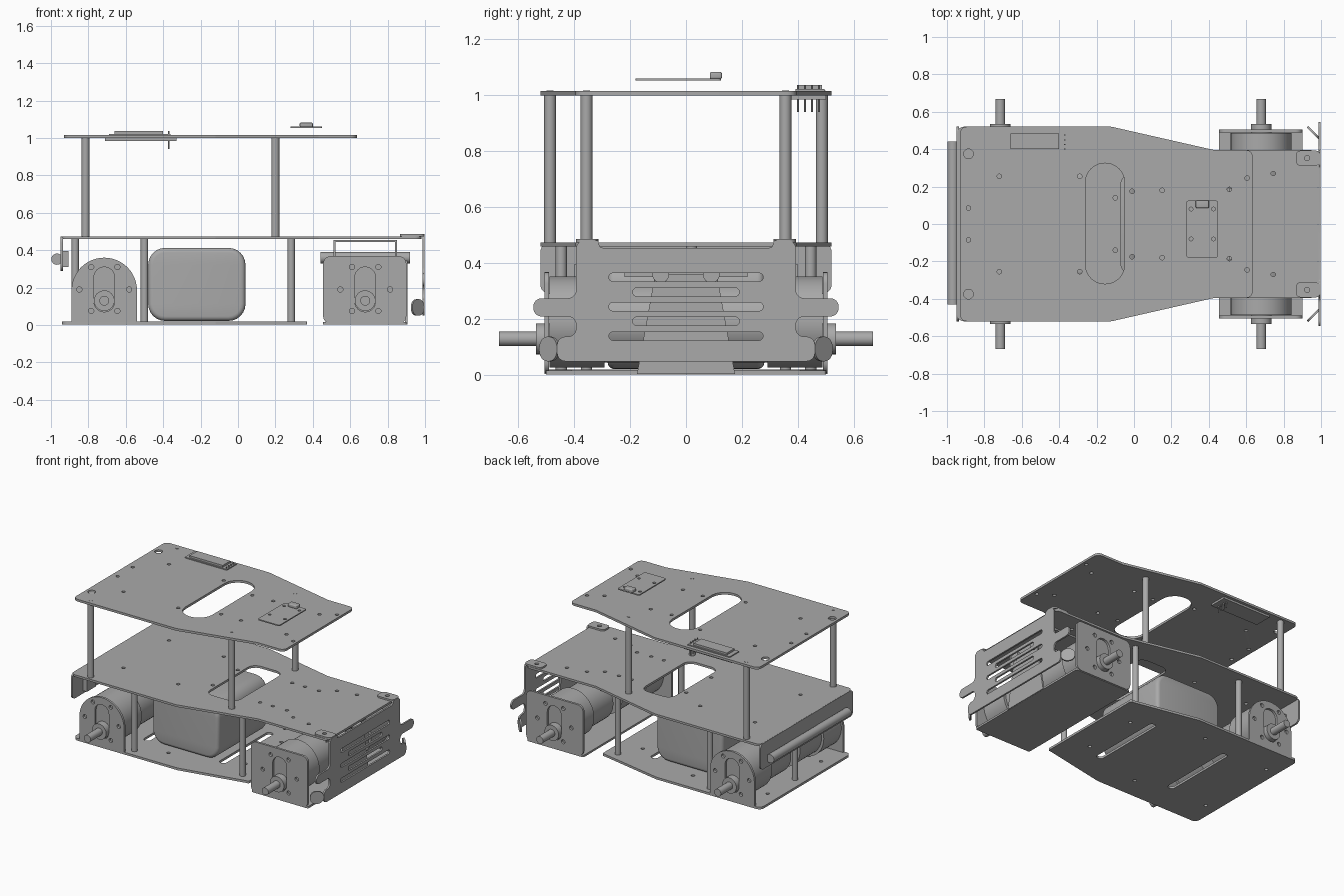
import bpy, bmesh, math
from mathutils import Matrix, Vector

if "Cube" in bpy.data.objects:
    bpy.data.objects.remove(bpy.data.objects["Cube"])

grey = bpy.data.materials.new("plain grey")
grey.use_nodes = True
GREY = (0.4, 0.4, 0.4, 1)
grey.diffuse_color = GREY
grey.node_tree.nodes["Principled BSDF"].inputs["Base Color"].default_value = GREY

# local (u, v, thickness) to world directions
AXES = {
    "z": Matrix.Identity(4),
    "y": Matrix(((1, 0, 0, 0), (0, 0, -1, 0), (0, 1, 0, 0), (0, 0, 0, 1))),
    "x": Matrix(((0, 0, 1, 0), (1, 0, 0, 0), (0, 1, 0, 0), (0, 0, 0, 1))),
}


def finish(name, mesh, matrix):
    mesh.transform(matrix)
    mesh.materials.clear()
    mesh.materials.append(grey)
    for p in mesh.polygons:
        p.use_smooth = True
        p.material_index = 0
    mesh.set_sharp_from_angle(angle=math.radians(35))
    ob = bpy.data.objects.new(name, mesh)
    bpy.context.collection.objects.link(ob)
    return ob


def circle(u, v, r, n=20):
    return [(u + r * math.cos(math.tau * i / n), v + r * math.sin(math.tau * i / n)) for i in range(n)]


def rounded(points, r, n=6):
    """Polygon with every corner filleted."""
    out = []
    for i, p in enumerate(points):
        p = Vector(p)
        a, b = Vector(points[i - 1]) - p, Vector(points[(i + 1) % len(points)]) - p
        half = a.angle(b) / 2
        d = min(r / math.tan(half), 0.49 * a.length, 0.49 * b.length)
        rad = d * math.tan(half)
        s, e = p + a.normalized() * d, p + b.normalized() * d
        c = p + (a.normalized() + b.normalized()).normalized() * (rad / math.sin(half))
        sweep = (s - c).angle_signed(e - c)
        for k in range(n + 1):
            t = -sweep * k / n
            q = s - c
            out.append((c.x + q.x * math.cos(t) - q.y * math.sin(t),
                        c.y + q.x * math.sin(t) + q.y * math.cos(t)))
    return out


def rect(u0, u1, v0, v1, r=0.02):
    return rounded([(u0, v0), (u1, v0), (u1, v1), (u0, v1)], r)


def plate(name, loops, thick, axis, pos, turn=0):
    """Sheet of given thickness; the first loop is the outline, the rest are holes."""
    cu = bpy.data.curves.new(name, "CURVE")
    cu.dimensions, cu.fill_mode, cu.extrude = "2D", "BOTH", thick / 2
    for loop in loops:
        sp = cu.splines.new("POLY")
        sp.points.add(len(loop) - 1)
        for pt, (u, v) in zip(sp.points, loop):
            pt.co = (u, v, 0, 1)
        sp.use_cyclic_u = True
    tmp = bpy.data.objects.new(name + " curve", cu)
    bpy.context.collection.objects.link(tmp)
    dg = bpy.context.evaluated_depsgraph_get()
    mesh = bpy.data.meshes.new_from_object(tmp.evaluated_get(dg))
    bpy.data.objects.remove(tmp)
    return finish(name, mesh, Matrix.Translation(pos) @ Matrix.Rotation(turn, 4, "Z") @ AXES[axis])


def rod(name, r, axis, a, b, pos, n=32):
    """Cylinder along an axis from a to b; pos gives the two other coordinates."""
    bm = bmesh.new()
    bmesh.ops.create_cone(bm, cap_ends=True, segments=n, radius1=r, radius2=r, depth=abs(b - a))
    mesh = bpy.data.meshes.new(name)
    bm.to_mesh(mesh)
    bm.free()
    loc = list(pos)
    loc.insert("xyz".index(axis), (a + b) / 2)
    return finish(name, mesh, Matrix.Translation(loc) @ AXES[axis])


def box(name, lo, hi, bevel=0):
    bm = bmesh.new()
    lo, hi = Vector(lo), Vector(hi)
    bmesh.ops.create_cube(bm, size=1)
    bmesh.ops.scale(bm, vec=hi - lo, verts=bm.verts)
    if bevel:
        bmesh.ops.bevel(bm, geom=bm.edges[:], offset=bevel, segments=4, profile=0.5, affect="EDGES")
    mesh = bpy.data.meshes.new(name)
    bm.to_mesh(mesh)
    bm.free()
    return finish(name, mesh, Matrix.Translation((lo + hi) / 2))


def deck(x0, x1, w=0.52, end=0.395):
    knee = min(0.43, x1 - 0.02)
    pts = [(x0, -w), (-0.12, -w), (knee, -end), (x1, -end)]
    return rounded(pts + [(x, -y) for x, y in reversed(pts)], 0.035)


def pairs(points, r=0.012):
    return [circle(x, s * y, r) for x, y in points for s in (-1, 1)]


# three decks with slots and drilled holes
drill = [(-0.885, 0.085), (-0.72, 0.255), (-0.29, 0.255), (-0.01, 0.175), (0.15, 0.18), (0.51, 0.185)]
plate("top_deck", [deck(-0.93, 0.635), rect(-0.26, -0.05, -0.32, 0.325, 0.104)]
      + pairs(drill + [(0.605, 0.245)]) + pairs([(-0.885, 0.375)], 0.026), 0.016, "z", (0, 0, 1.007))
plate("middle_deck", [deck(-0.945, 0.98), rect(-0.07, 0.17, -0.27, 0.27, 0.06)]
      + pairs(drill[1:3] + [(-0.1, 0.14), (0.3, 0.18), (0.4, 0.18), (0.51, 0.18), (0.605, 0.245), (0.745, 0.27)]),
      0.015, "z", (0, 0, 0.467))
plate("bottom_deck", [deck(-0.94, 0.37, 0.505, 0.41), rect(-0.555, -0.505, -0.28, 0.28, 0.024),
                      rect(0.04, 0.09, -0.28, 0.28, 0.024)]
      + pairs([(-0.85, 0.3), (-0.3, 0.35), (0.2, 0.2)]), 0.016, "z", (0, 0, 0.012))

# end flange with its tube
plate("end_flange", [rect(-0.52, 0.52, 0.29, 0.474, 0.035)], 0.012, "x", (-0.942, 0, 0))
rod("end_tube", 0.03, "y", -0.43, 0.44, (-0.968, 0.352))
for y in (-0.35, 0.35):
    box("tube_clip", (-0.936, y - 0.05, 0.31), (-0.905, y + 0.05, 0.395))

# posts
for s in (-1, 1):
    for x, y in ((-0.815, 0.485), (0.2, 0.355)):
        rod("upper_post", 0.021, "z", 0.474, 1.0, (x, s * y))
        rod("upper_post_screw", 0.012, "z", 1.0, 1.017, (x, s * y))
    for x, y in ((-0.5, 0.445), (0.285, 0.355)):
        rod("lower_post", 0.02, "z", 0.015, 0.465, (x, s * y))
rod("end_post", 0.02, "z", 0.015, 0.465, (-0.87, 0.02))

# battery: rounded slab
battery = plate("battery", [rect(-0.48, 0.04, 0.022, 0.412, 0.09)], 0.56, "y", (0, 0, 0))
bm = bmesh.new()
bm.from_mesh(battery.data)
bmesh.ops.remove_doubles(bm, verts=bm.verts, dist=0.0001)
rim = [e for e in bm.edges if len(e.link_faces) == 2 and e.calc_face_angle() > 1.2]
bmesh.ops.bevel(bm, geom=rim, offset=0.025, segments=4, profile=0.5, affect="EDGES")
bm.to_mesh(battery.data)
bm.free()

# four motors with their mounting cheeks
for cx, arched in ((-0.715, True), (0.68, False)):
    bolts = [circle(cx + u, v, 0.014) for s in (-1, 1)
             for u, v in ((s * 0.07, 0.31), (s * 0.133, 0.19), (s * 0.07, 0.075))]
    keyway = rect(cx - 0.055, cx + 0.055, 0.07, 0.31, 0.054)
    if arched:
        arc = [(cx + 0.175 * math.cos(t), 0.185 + 0.175 * math.sin(t))
               for t in (math.pi * i / 24 for i in range(25))]
        cheek = [(cx - 0.175, 0.005), (cx + 0.175, 0.005)] + arc
    else:
        cheek = rect(0.455, 0.9, 0.008, 0.368, 0.04)
    for s in (-1, 1):
        plate("motor_cheek", [cheek, keyway] + bolts, 0.016, "y", (0, s * 0.497, 0))
        rod("gearbox", 0.163, "y", s * 0.29, s * 0.487, (cx, 0.19), 48)
        rod("motor_can", 0.145, "y", s * 0.05, s * 0.29, (cx, 0.19), 48)
        rod("motor_boss", 0.055, "y", s * 0.48, s * 0.535, (cx, 0.13))
        rod("motor_shaft", 0.026, "y", s * 0.53, s * 0.668, (cx, 0.13))

# pan joining the wide motor cheeks
plate("motor_pan", [rect(0.455, 0.9, -0.5, 0.5, 0.01)], 0.014, "z", (0, 0, 0.01))
plate("pan_lip", [[(-0.175, 0.004), (0.175, 0.004), (0.11, 0.36), (-0.11, 0.36)]], 0.012, "x", (0.9, 0, 0))
for s in (-1, 1):
    rod("cross_rod", 0.03, "x", 0.44, 0.92, (s * 0.09, 0.36))
hoop = [(0.51, 0.35), (0.51, 0.455), (0.85, 0.455), (0.85, 0.35), (0.84, 0.35), (0.84, 0.443), (0.52, 0.443), (0.52, 0.35)]
plate("hoop_strap", [hoop], 0.44, "y", (0, 0, 0))

# slotted bumper with wings and fixing tabs
side = [(0.31, 0.455), (0.31, 0.482), (0.392, 0.482), (0.392, 0.275), (0.545, 0.275), (0.545, 0.21),
        (0.392, 0.21), (0.392, 0.138), (0.46, 0.138), (0.46, 0.05)]
slots = [rect(-w, w, z - 0.015, z + 0.015, 0.0145)
         for z, w in ((0.35, 0.275), (0.297, 0.19), (0.245, 0.275), (0.193, 0.19), (0.14, 0.275))]
plate("bumper", [rounded(side + [(-y, z) for y, z in reversed(side)], 0.03)] + slots, 0.012, "x", (0.992, 0, 0))
for s in (-1, 1):
    plate("bumper_wing", [rect(-0.045, 0.045, 0.05, 0.138, 0.04)], 0.012, "x",
          (0.96, s * 0.488, 0), s * math.radians(45))
    plate("bumper_tab", [rect(0.865, 0.997, -0.04, 0.04, 0.025), circle(0.925, 0, 0.014)],
          0.012, "z", (0, s * 0.352, 0.48))

# display on the top deck with its pins
box("display_base", (-0.71, 0.375, 0.985), (-0.33, 0.5, 0.999))
box("display_face", (-0.69, 0.39, 1.014), (-0.36, 0.495, 1.022))
box("display_screen", (-0.66, 0.4, 1.02), (-0.4, 0.485, 1.036))
for i in range(4):
    rod("display_pin", 0.004, "z", 0.94, 1.036, (-0.37, 0.4 + 0.025 * i), 8)

# floating sensor board
plate("sensor_board", [rect(0.28, 0.45, -0.18, 0.125, 0.012)] + [circle(x, y, 0.01) for x in (0.305, 0.425)
      for y in (-0.08, 0.08)], 0.008, "z", (0, 0, 1.056))
box("sensor_connector", (0.33, 0.085, 1.058), (0.4, 0.128, 1.082), 0.006)
